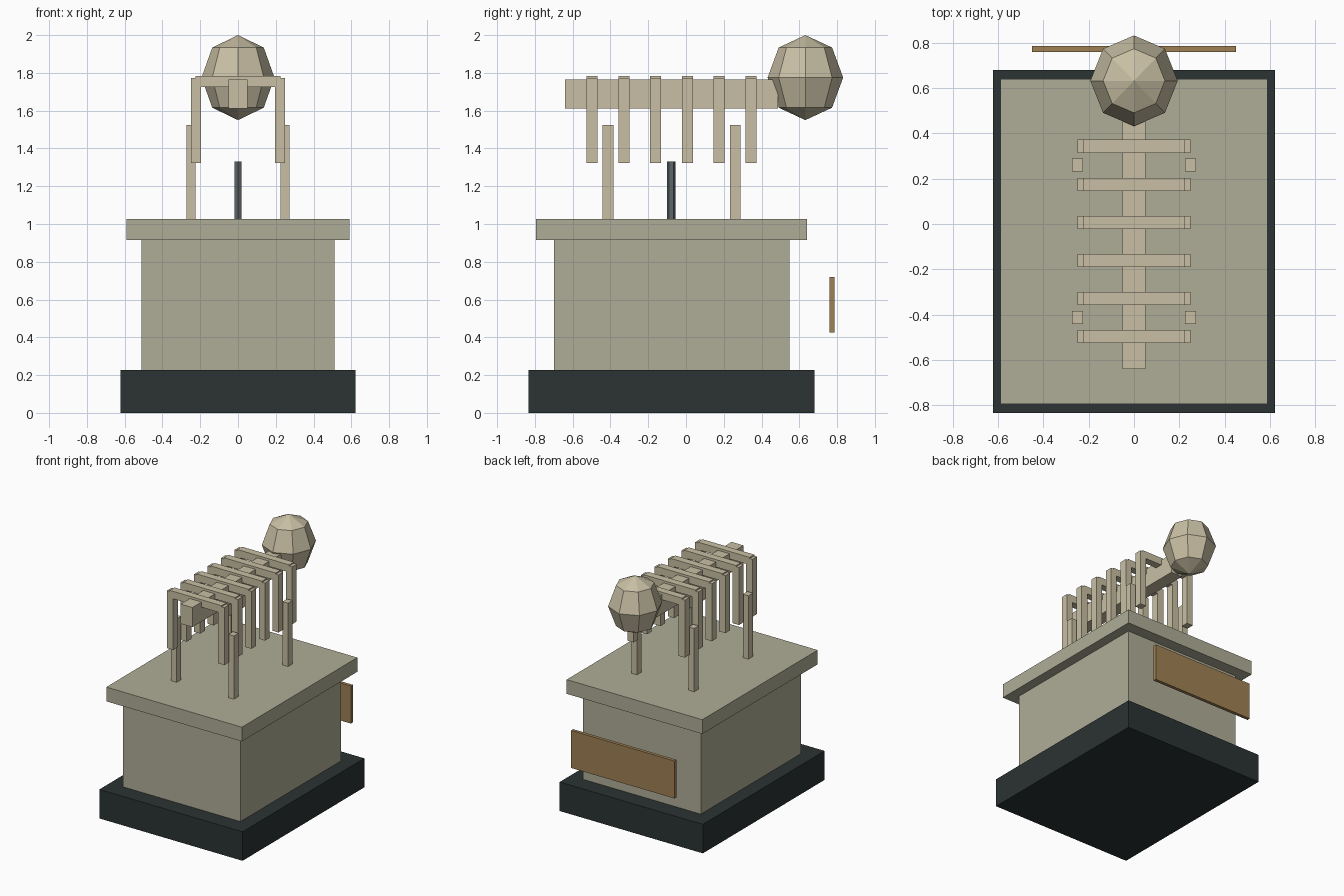
import bpy
from mathutils import Matrix, Vector

if "Cube" in bpy.data.objects:
    bpy.data.objects.remove(bpy.data.objects["Cube"])


def material(name, rgb):
    m = bpy.data.materials.new(name)
    m.diffuse_color = (*rgb, 1)
    m.use_nodes = True
    m.node_tree.nodes["Principled BSDF"].inputs["Base Color"].default_value = m.diffuse_color
    return m


DARK = material("dark_stone", (0.024, 0.033, 0.032))
STONE = material("stone", (0.43, 0.42, 0.31))
BONE = material("bone", (0.58, 0.52, 0.37))
BRASS = material("brass", (0.35, 0.22, 0.09))
STEEL = material("steel", (0.115, 0.135, 0.14))


def finish(name, mat):
    ob = bpy.context.object
    ob.name = ob.data.name = name
    ob.data.materials.append(mat)
    return ob


def box(name, x, y, z, mat):
    """Box from (min, max) ranges on each axis."""
    lo, hi = Vector((x[0], y[0], z[0])), Vector((x[1], y[1], z[1]))
    bpy.ops.mesh.primitive_cube_add(size=1, location=(lo + hi) / 2)
    ob = finish(name, mat)
    ob.data.transform(Matrix.Diagonal((*(hi - lo), 1)))
    return ob


def side_pair(name, x, y, z, mat):
    """The same box on the right and left."""
    box(name + "_right", x, y, z, mat)
    box(name + "_left", (-x[1], -x[0]), y, z, mat)


# Pedestal
box("plinth", (-0.623, 0.623), (-0.833, 0.68), (0, 0.228), DARK)
box("pedestal_body", (-0.512, 0.512), (-0.70, 0.547), (0.228, 0.915), STONE)
box("pedestal_cap", (-0.59, 0.59), (-0.794, 0.64), (0.915, 1.027), STONE)

# Plaque standing off the back
box("plaque", (-0.45, 0.45), (0.759, 0.785), (0.425, 0.72), BRASS)

# Skeleton: spine, ribs and legs
box("spine", (-0.051, 0.051), (-0.64, 0.487), (1.611, 1.765), BONE)
for i in range(6):
    yc = -0.497 + 0.168 * i
    y = (yc - 0.029, yc + 0.029)
    box(f"rib_bar_{i + 1}", (-0.226, 0.226), y, (1.724, 1.783), BONE)
    side_pair(f"rib_{i + 1}", (0.196, 0.25), y, (1.322, 1.774), BONE)
for name, yc in (("front_leg", -0.413), ("back_leg", 0.26)):
    side_pair(name, (0.225, 0.273), (yc - 0.028, yc + 0.028), (1.027, 1.525), BONE)

# Support rod
bpy.ops.mesh.primitive_cylinder_add(vertices=6, radius=0.0215, depth=0.303,
                                    location=(0, -0.078, 1.1785))
finish("support_rod", STEEL)

# Faceted skull
bpy.ops.mesh.primitive_uv_sphere_add(segments=8, ring_count=4, radius=1,
                                     location=(0, 0.632, 1.775))
skull = finish("skull", BONE)
skull.data.transform(Matrix.Diagonal((0.193, 0.2, 0.225, 1)))
